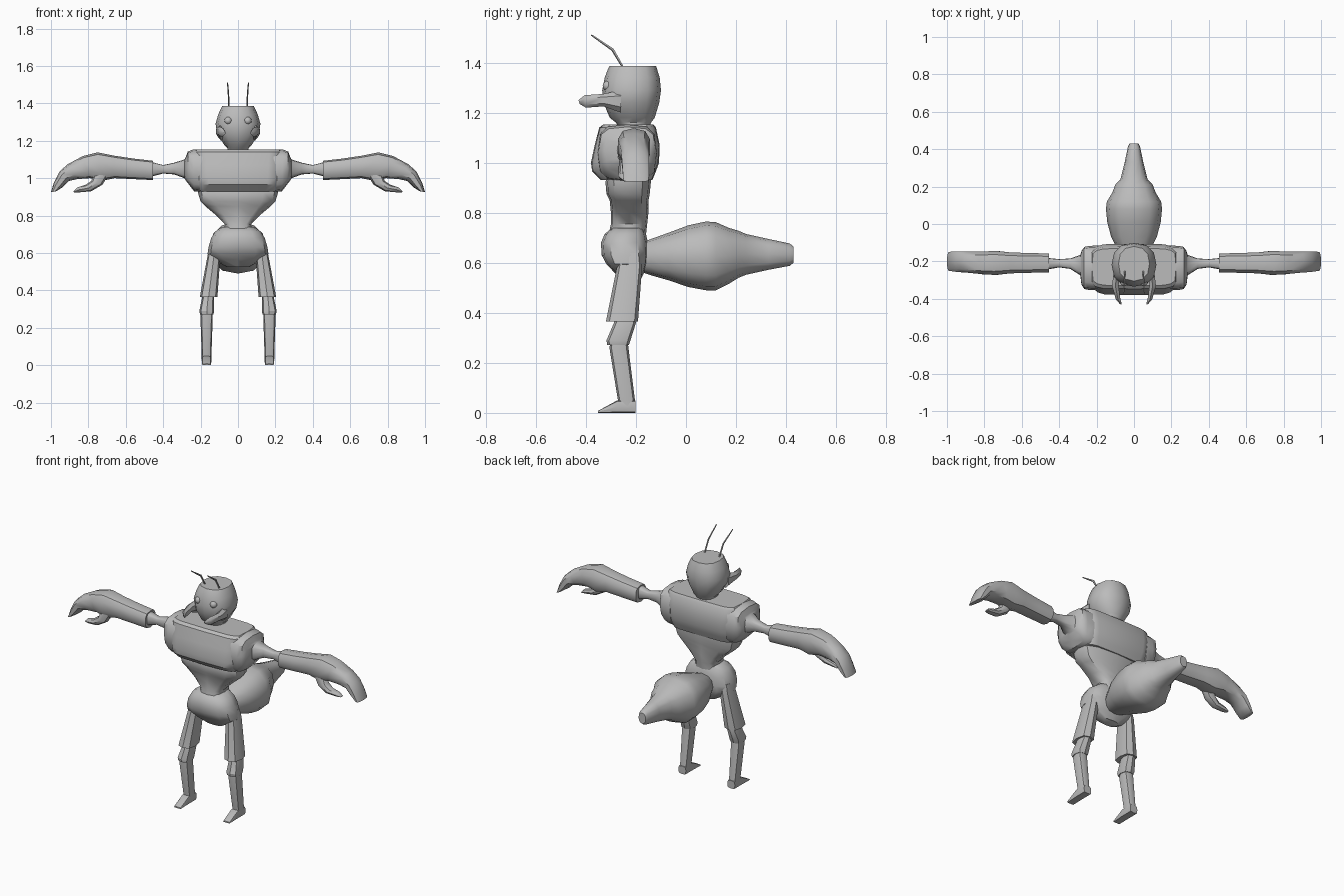
import bpy, bmesh, math

grey = bpy.data.materials.new("body_grey")
grey.diffuse_color = (0.5, 0.5, 0.5, 1)


def finish(ob, mirror, angle):
    ob.data.materials.append(grey)
    bpy.ops.object.select_all(action='DESELECT')
    ob.select_set(True)
    bpy.context.view_layer.objects.active = ob
    bpy.ops.object.shade_smooth_by_angle(angle=math.radians(angle))
    if mirror:
        m = ob.modifiers.new("mirror", 'MIRROR')
        m.use_mirror_merge = False


def loft(name, rings, plane='yz', n=10, power=1.0, mirror=False, angle=40):
    """Skin rings given as (edge point, opposite edge point, half width, side offset)."""
    bm = bmesh.new()
    loops = []
    for a, b, c, d, w, off in rings:
        loop = []
        for i in range(n):
            t = 2 * math.pi * i / n
            s, k = [math.copysign(abs(v) ** power, v) if abs(v) > 1e-6 else 0
                    for v in (math.sin(t), math.cos(t))]
            u = (a + c) / 2 + k * (a - c) / 2
            v = (b + d) / 2 + k * (b - d) / 2
            side = off + s * w
            loop.append(bm.verts.new((side, u, v) if plane == 'yz' else (u, side, v)))
        loops.append(loop)
    for p, q in zip(loops, loops[1:]):
        for i in range(n):
            j = (i + 1) % n
            bm.faces.new((p[i], p[j], q[j], q[i]))
    bm.faces.new(loops[0])
    bm.faces.new(loops[-1][::-1])
    bmesh.ops.recalc_face_normals(bm, faces=bm.faces)
    me = bpy.data.meshes.new(name)
    bm.to_mesh(me)
    bm.free()
    ob = bpy.data.objects.new(name, me)
    bpy.context.collection.objects.link(ob)
    finish(ob, mirror, angle)


def level(z, front, back, w, off=0):
    return (front, z, back, z, w, off)


def slice_y(y, top, bottom, w, off=0):
    return (y, top, y, bottom, w, off)


# Head, flat on top, narrowing to the neck
loft("head", [level(1.13, -.26, -.15, .06), level(1.16, -.28, -.14, .055),
              level(1.18, -.305, -.125, .075), level(1.24, -.33, -.107, .112),
              level(1.29, -.335, -.1, .12), level(1.34, -.325, -.105, .106),
              level(1.375, -.312, -.116, .09), level(1.387, -.305, -.12, .083)],
     n=12, power=.85)

# Eyes
bpy.ops.mesh.primitive_uv_sphere_add(segments=12, ring_count=8, radius=.021,
                                     location=(.052, -.312, 1.307))
eye = bpy.context.object
eye.name = "eyes"
bpy.ops.object.transform_apply(location=True)
finish(eye, True, 60)

# Jaws and feelers
loft("jaws", [slice_y(-.26, 1.29, 1.20, .022, .09), slice_y(-.33, 1.275, 1.225, .02, .1),
              (-.405, 1.27, -.40, 1.22, .014, .085), (-.43, 1.25, -.425, 1.235, .005, .07)],
     n=6, mirror=True)
loft("antennae", [(-.256, 1.38, -.246, 1.38, .005, .05), (-.298, 1.448, -.288, 1.456, .004, .051),
                  (-.38, 1.508, -.376, 1.513, .003, .056)], n=5, mirror=True)

# Chest block
loft("chest", [level(.93, -.34, -.135, .205), level(.965, -.375, -.12, .217),
               level(1.0, -.38, -.108, .222), level(1.07, -.365, -.105, .228),
               level(1.14, -.347, -.12, .233), level(1.153, -.33, -.13, .225)],
     n=16, power=.35, angle=35)

# Shoulders running into the thin upper arms
y = -.235
loft("shoulders_and_upper_arms",
     [(.19, 1.153, .19, .925, .12, y), (.24, 1.153, .235, .93, .118, y),
      (.268, 1.143, .262, .965, .113, y), (.281, 1.11, .281, .99, .09, y),
      (.287, 1.1, .287, 1.0, .055, -.22), (.34, 1.083, .34, 1.02, .028, -.212),
      (.40, 1.07, .40, 1.025, .022, -.21), (.457, 1.085, .457, 1.01, .03, -.212)],
     plane='xz', n=12, power=.6, mirror=True)

# Forearm, curled hand and thumb
y = -.208
loft("forearms_and_hands",
     [(.455, 1.093, .455, .99, .052, y), (.56, 1.105, .56, .995, .055, y),
      (.66, 1.12, .66, 1.0, .058, y), (.75, 1.138, .73, .985, .067, y),
      (.83, 1.118, .79, 1.0, .062, y), (.91, 1.075, .86, .995, .058, -.204),
      (.955, 1.035, .905, .985, .057, -.202), (.985, .975, .94, .95, .055, -.2),
      (1.0, .925, .972, .93, .052, -.2)],
     plane='xz', n=10, power=.75, mirror=True)
loft("thumbs", [(.77, 1.03, .69, 1.02, .03, -.235), (.785, .985, .725, .965, .03, -.24),
                (.815, .965, .785, .93, .026, -.245), (.86, .95, .85, .924, .02, -.24),
                (.88, .93, .876, .924, .01, -.235)],
     plane='xz', n=8, mirror=True)

# Tapering midriff and narrow waist
loft("midriff", [level(.95, -.31, -.14, .215), level(.925, -.322, -.14, .215),
                 level(.875, -.318, -.145, .2), level(.85, -.305, -.15, .175),
                 level(.8, -.30, -.15, .115), level(.755, -.30, -.155, .07),
                 level(.71, -.31, -.16, .075)], n=12, power=.65)

# Pelvis
loft("pelvis", [level(.74, -.295, -.17, .085), level(.715, -.325, -.16, .122),
                level(.68, -.34, -.152, .143), level(.63, -.337, -.15, .158),
                level(.595, -.318, -.155, .163), level(.565, -.29, -.165, .13),
                level(.525, -.25, -.185, .06)], n=12, power=.75)

# Insect abdomen with a drawn-out tail end
loft("abdomen", [slice_y(-.2, .67, .57, .05), slice_y(-.14, .695, .55, .085),
                 slice_y(-.07, .72, .53, .122), slice_y(.01, .75, .503, .143),
                 slice_y(.08, .765, .49, .15), slice_y(.12, .762, .49, .145),
                 slice_y(.17, .74, .515, .115), slice_y(.21, .728, .54, .1),
                 slice_y(.24, .715, .552, .072), slice_y(.33, .695, .572, .05),
                 slice_y(.415, .677, .588, .032), slice_y(.43, .665, .6, .024)],
     n=12, power=.85)

# Legs: flared thigh, knee, shin and wedge foot
loft("thighs", [level(.64, -.275, -.18, .03, .12), level(.59, -.275, -.175, .034, .128),
                level(.365, -.32, -.192, .047, .157)], n=8, power=.7, mirror=True, angle=30)
loft("knees", [level(.40, -.285, -.21, .028, .158), level(.36, -.288, -.2, .032, .16),
               level(.29, -.318, -.222, .04, .167), level(.272, -.315, -.228, .036, .167)],
     n=8, power=.7, mirror=True, angle=30)
loft("shins", [level(.30, -.30, -.235, .03, .167), level(.26, -.306, -.23, .033, .168),
               level(.05, -.272, -.204, .026, .168), level(.03, -.27, -.202, .026, .168)],
     n=8, power=.7, mirror=True)
loft("feet", [slice_y(-.202, .05, 0, .026, .168), slice_y(-.275, .05, 0, .026, .168),
              slice_y(-.352, .008, 0, .024, .168)], n=8, power=.45, mirror=True, angle=30)
